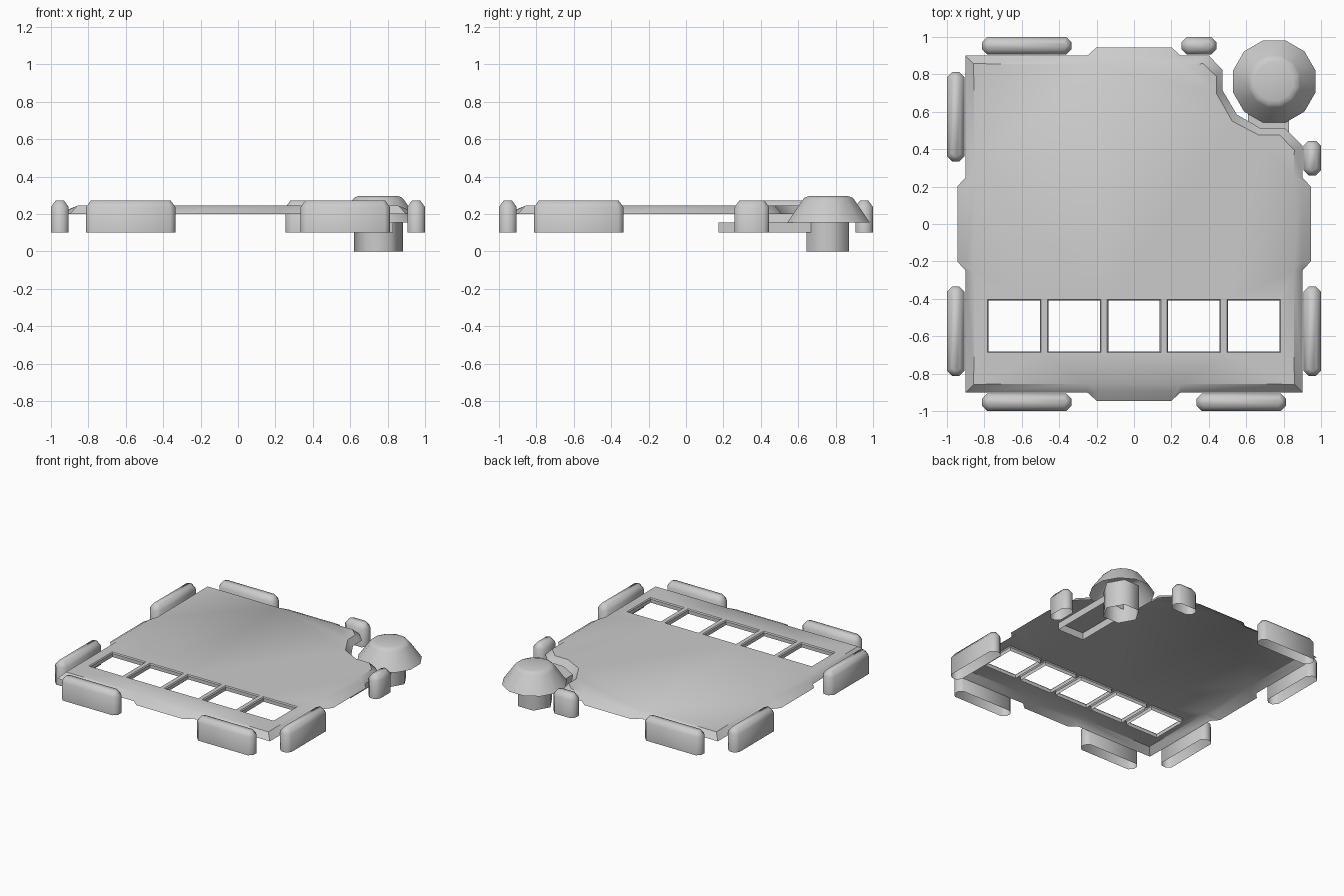
import bpy, bmesh, math

if "Cube" in bpy.data.objects:
    bpy.data.objects.remove(bpy.data.objects["Cube"])


def finish(bm, name, angle=50):
    bmesh.ops.recalc_face_normals(bm, faces=bm.faces)
    top = max(bm.faces, key=lambda f: f.calc_center_median().z)
    if top.normal.z < 0:
        bmesh.ops.reverse_faces(bm, faces=bm.faces)
    mesh = bpy.data.meshes.new(name)
    bm.to_mesh(mesh)
    bm.free()
    ob = bpy.data.objects.new(name, mesh)
    bpy.context.collection.objects.link(ob)
    bpy.ops.object.select_all(action='DESELECT')
    ob.select_set(True)
    bpy.context.view_layer.objects.active = ob
    bpy.ops.object.shade_smooth_by_angle(angle=math.radians(angle))
    return ob


def bridge(bm, a, b):
    n = len(a)
    for i in range(n):
        j = (i + 1) % n
        bm.faces.new((a[i], a[j], b[j], b[i]))


def loft(name, rings, angle=50):
    """Stack rings of points, close the last one, leave the bottom open."""
    bm = bmesh.new()
    loops = [[bm.verts.new(p) for p in r] for r in rings]
    for a, b in zip(loops, loops[1:]):
        bridge(bm, a, b)
    bm.faces.new(loops[-1])
    return finish(bm, name, angle)


def polygon(cx, cy, r, n, z, turn=0.0):
    return [(cx + r * math.cos(turn + math.tau * i / n),
             cy + r * math.sin(turn + math.tau * i / n), z) for i in range(n)]


def octo(x0, x1, y0, y1, c, z):
    return [(x0 + c, y0, z), (x1 - c, y0, z), (x1, y0 + c, z), (x1, y1 - c, z),
            (x1 - c, y1, z), (x0 + c, y1, z), (x0, y1 - c, z), (x0, y0 + c, z)]


# Plate: outline pairs (outer edge, top edge), counter-clockwise
TOP, MID, LOW = 0.245, 0.23, 0.20


def bulge(k):
    c, s = [(1, 0), (0, 1), (-1, 0), (0, -1)][k]
    rot = lambda p: (p[0] * c - p[1] * s, p[0] * s + p[1] * c)
    data = [((-.25, -.9), (-.25, -.855), TOP), ((-.2, -.945), (-.2, -.895), MID),
            ((.2, -.945), (.2, -.895), MID), ((.25, -.9), (.25, -.855), TOP)]
    return [(rot(o), rot(i), z) for o, i, z in data]


notch_outer = [(.9, .42), (.81, .51), (.68, .51), (.55, .585), (.473, .715), (.473, .825), (.4, .9)]
notch_inner = [(.857, .395), (.78, .475), (.668, .475), (.525, .55), (.44, .70), (.44, .79), (.37, .857)]
corner = lambda x, y: [((x * .9, y * .9), (x * .857, y * .857), TOP)]
outline = (corner(-1, -1) + bulge(0) + corner(1, -1) + bulge(1)
           + [(o, i, TOP) for o, i in zip(notch_outer, notch_inner)]
           + bulge(2) + corner(-1, 1) + bulge(3))

bm = bmesh.new()
outer = [bm.verts.new((*o, LOW)) for o, i, z in outline]
inner = [bm.verts.new((*i, z)) for o, i, z in outline]
bridge(bm, outer, inner)
for i, (_, _, z) in enumerate(outline):
    if z == MID and outline[i - 1][2] == TOP:
        bm.faces.new(inner[i - 1:i + 3])
core = [v for v, (_, _, z) in zip(inner, outline) if z == TOP]
loops = [core]

# Row of five windows with short walls
for k in range(5):
    cx = -0.64 + 0.32 * k
    rings = []
    for grow, z in ((0.006, TOP), (0, TOP - .008), (0, .21)):
        hx, hy = 0.1375 + grow, 0.136 + grow
        rings.append([bm.verts.new((cx + sx * hx, -.545 + sy * hy, z))
                      for sx, sy in ((-1, -1), (1, -1), (1, 1), (-1, 1))])
    bridge(bm, rings[0], rings[1])
    bridge(bm, rings[1], rings[2])
    loops.append(rings[0])

edges = []
for loop in loops:
    for a, b in zip(loop, loop[1:] + loop[:1]):
        edges.append(bm.edges.get((a, b)) or bm.edges.new((a, b)))
bmesh.ops.triangle_fill(bm, use_beauty=True, edges=edges, normal=(0, 0, 1))
finish(bm, "plate", 35)

# Edge bumpers
bumpers = {
    "front_left": (-.812, -.335, -1, -.905), "front_right": (.335, .812, -1, -.905),
    "back_left": (-.812, -.335, .905, 1), "back_right": (.255, .44, .905, 1),
    "left_rear": (-1, -.905, .335, .812), "left_front": (-1, -.905, -.812, -.335),
    "right_front": (.905, 1, -.812, -.335), "right_rear": (.905, 1, .26, .445),
}
for name, (x0, x1, y0, y1) in bumpers.items():
    d = 0.025
    loft("bumper_" + name, [octo(x0, x1, y0, y1, .028, .1), octo(x0, x1, y0, y1, .028, .237),
                            octo(x0 + d, x1 - d, y0 + d, y1 - d, .016, .272)], 60)

# Corner cap: flared twelve-sided skirt with a rounded crown
cx, cy = 0.75, 0.762
t = math.radians(15)
loft("corner_cap", [polygon(cx, cy, r, 12, z, t) for r, z in
                    ((.228, .155), (.142, .277), (.13, .289), (.105, .297))], 40)

# Hexagonal post under the cap
loft("cap_post", [polygon(cx, .757, .131, 6, z) for z in (0, .2)], 65)

# Open-bottomed arm joining the post to the plate
loft("support_arm", [[(.61, .175, z), (.83, .175, z), (.83, .68, z), (.61, .68, z)]
                     for z in (.1, .155)], 30)
